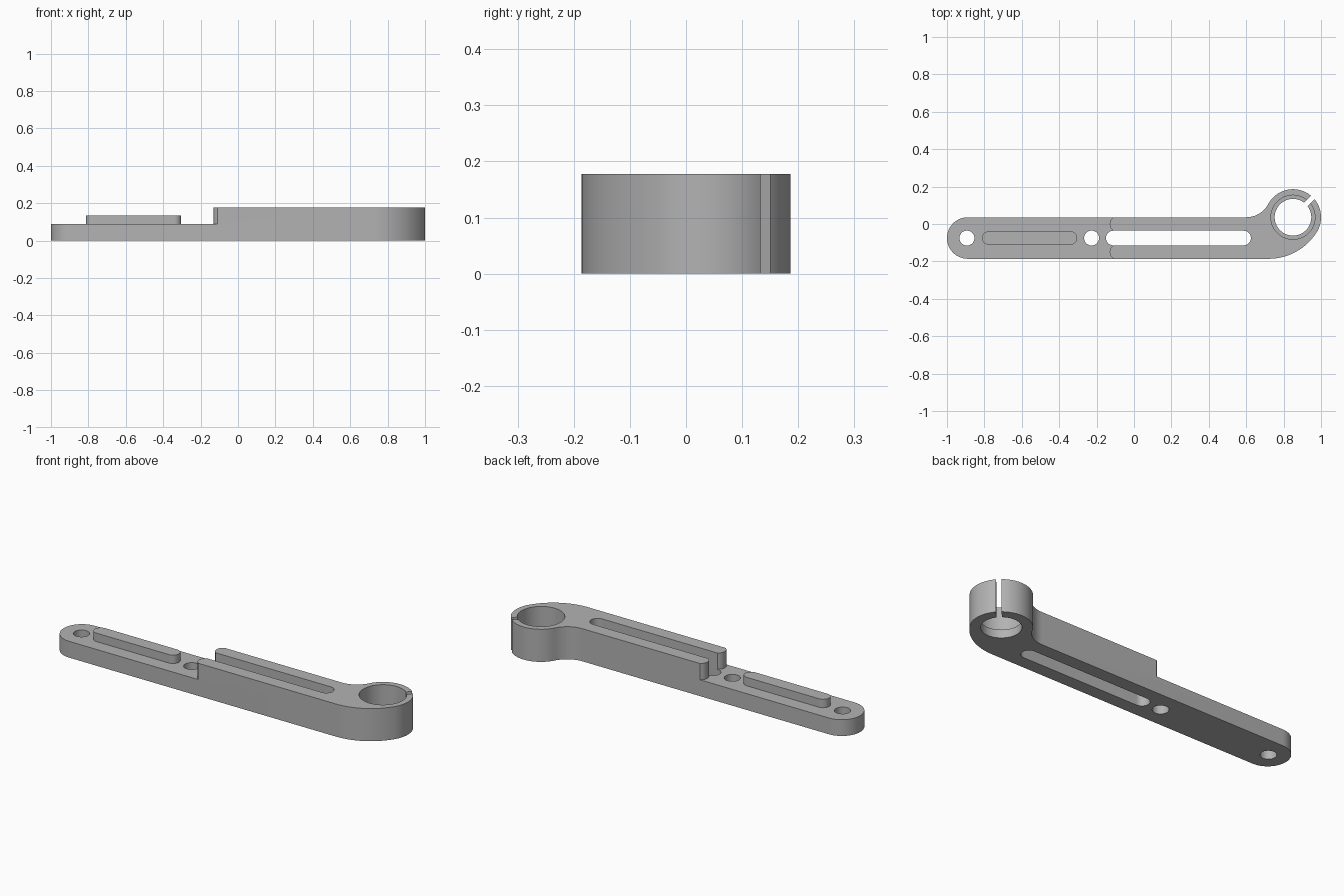
import bpy
import bmesh
from math import cos, sin, radians, atan2, degrees

cube = bpy.data.objects.get("Cube")
if cube:
    bpy.data.objects.remove(cube, do_unlink=True)

H = 0.178               # full height
STEP = H / 2            # height of the thin end
MID = -0.075            # centre line of the bar in y
HALF = 0.111            # half width of the bar
RING = (0.85, 0.036)    # clamp ring centre
RING_R = 0.15

grey = bpy.data.materials.new("plain grey")
grey.use_nodes = True
colour = (0.45, 0.45, 0.45, 1)
grey.diffuse_color = colour
grey.node_tree.nodes["Principled BSDF"].inputs["Base Color"].default_value = colour


def arc(cx, cy, r, a, b, n=24):
    """Points on an arc from a to b degrees."""
    return [(cx + r * cos(radians(a + (b - a) * i / n)),
             cy + r * sin(radians(a + (b - a) * i / n))) for i in range(n + 1)]


def capsule(x0, x1, r):
    """Rounded slot outline whose ends reach x0 and x1."""
    return arc(x0 + r, MID, r, 90, 270) + arc(x1 - r, MID, r, -90, 90)


def circle(cx, cy, r):
    return arc(cx, cy, r, 0, 360, 64)[:-1]


def prism(name, points, z0, z1):
    """Extrude a closed outline from z0 to z1."""
    bm = bmesh.new()
    face = bm.faces.new([bm.verts.new((x, y, z0)) for x, y in points])
    top = bmesh.ops.extrude_face_region(bm, geom=[face])["geom"]
    verts = [v for v in top if isinstance(v, bmesh.types.BMVert)]
    bmesh.ops.translate(bm, verts=verts, vec=(0, 0, z1 - z0))
    bmesh.ops.recalc_face_normals(bm, faces=bm.faces[:])
    mesh = bpy.data.meshes.new(name)
    bm.to_mesh(mesh)
    bm.free()
    mesh.materials.append(grey)
    obj = bpy.data.objects.new(name, mesh)
    bpy.context.collection.objects.link(obj)
    return obj


def apply_cut(target, name, points, z0=-0.1, z1=0.3):
    """Cut a prism out of the target, then discard the cutter."""
    cutter = prism(name, points, z0, z1)
    cutter.hide_render = True
    mod = target.modifiers.new(name, "BOOLEAN")
    mod.operation = "DIFFERENCE"
    mod.solver = "EXACT"
    mod.object = cutter
    bpy.context.view_layer.objects.active = target
    bpy.ops.object.modifier_apply(modifier=name)
    bpy.data.objects.remove(cutter, do_unlink=True)


def smooth(obj):
    bpy.ops.object.select_all(action="DESELECT")
    obj.select_set(True)
    bpy.context.view_layer.objects.active = obj
    bpy.ops.object.shade_smooth_by_angle(angle=radians(30))


# Arm outline: rounded end, swept heel, clamp ring, concave fillet
heel = (0.72, 0.117)
heel_r = 0.303
fillet_r = 0.133
fillet = (0.60, MID + HALF + fillet_r)
heel_angle = degrees(atan2(RING[1] - heel[1], RING[0] - heel[0]))
fillet_angle = degrees(atan2(fillet[1] - RING[1], fillet[0] - RING[0]))
outline = arc(-1 + HALF, MID, HALF, 90, 270)
outline += arc(*heel, heel_r, -90, heel_angle)
outline += arc(*RING, RING_R, heel_angle, fillet_angle, 64)[1:]
outline += arc(*fillet, fillet_r, fillet_angle - 180, -90)[1:]
arm = prism("arm", outline, 0, H)

# Lowered end, leaving two prongs with rounded tips
step = [(-1.2, 0.3), (-1.2, -0.4), (-0.11, -0.4)]
for y in (MID - 0.075, MID + 0.075):
    step += arc(-0.09, y, 0.04, 240, 120, 12)
step += [(-0.11, 0.3)]
apply_cut(arm, "step_cut", step, STEP)

# Long slot and the two pin holes
apply_cut(arm, "slot_cut", capsule(-0.15, 0.625, 0.039))
for x in (-0.893, -0.227):
    apply_cut(arm, "pin_hole_cut", circle(x, MID, 0.04))

# Stepped bore with a lip at the bottom
apply_cut(arm, "bore_cut", circle(*RING, 0.098))
apply_cut(arm, "counterbore_cut", circle(*RING, 0.118), H / 4)

# Diagonal clamp slit
slit = []
for along, across in ((0.05, -1), (0.2, -1), (0.2, 1), (0.05, 1)):
    d, w = along * cos(radians(45)), across * 0.013 * cos(radians(45))
    slit.append((RING[0] + d - w, RING[1] + d + w))
apply_cut(arm, "slit_cut", slit)
smooth(arm)

# Raised key on the thin end
key = prism("raised_key", capsule(-0.812, -0.304, 0.036), STEP - 0.01, H * 0.76)
smooth(key)
